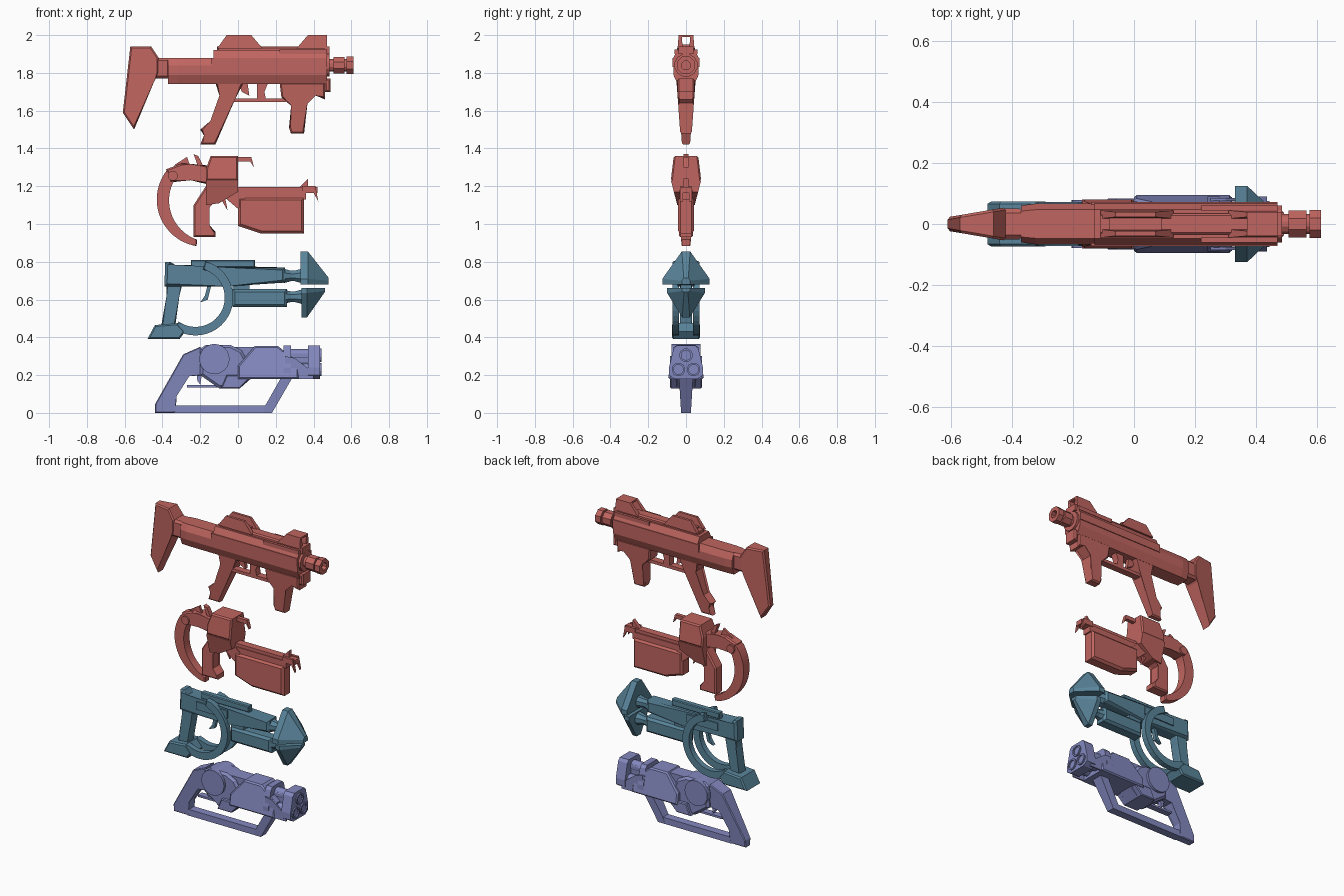
import bpy
import bmesh
from math import sin, cos, pi, radians

cube = bpy.data.objects.get("Cube")
if cube:
    bpy.data.objects.remove(cube, do_unlink=True)


def material(name, rgb):
    mat = bpy.data.materials.new(name)
    mat.use_nodes = True
    mat.diffuse_color = (*rgb, 1)
    shader = mat.node_tree.nodes["Principled BSDF"]
    shader.inputs["Base Color"].default_value = (*rgb, 1)
    return mat


red = material("brick_red", (.53, .13, .115))
teal = material("steel_teal", (.1, .23, .32))
violet = material("dusty_violet", (.23, .25, .52))

# Each kit holds a name prefix, a colour and the height its parts are measured from
smg = ("submachine_gun", red, 1.4)
launcher = ("bladed_launcher", red, .9)
arrow = ("arrowhead_rifle", teal, .4)
blaster = ("triple_barrel_blaster", violet, 0)
FINE, SOFT, WIDE = .005, .008, .014


def finish(kit, name, bm):
    prefix, mat, base = kit
    bmesh.ops.recalc_face_normals(bm, faces=bm.faces)
    mesh = bpy.data.meshes.new(f"{prefix}_{name}")
    bm.to_mesh(mesh)
    bm.free()
    mesh.materials.append(mat)
    obj = bpy.data.objects.new(mesh.name, mesh)
    obj.location.z = base
    bpy.context.collection.objects.link(obj)


def skin(bm, rings, closed=False):
    """Join rings of equal length with quads; return the end caps."""
    loops = [[bm.verts.new(p) for p in ring] for ring in rings]
    pairs = list(zip(loops, loops[1:]))
    if closed:
        pairs.append((loops[-1], loops[0]))
    for a, b in pairs:
        for i in range(len(a)):
            j = i - 1
            bm.faces.new((a[j], a[i], b[i], b[j]))
    return [] if closed else [bm.faces.new(loops[0]), bm.faces.new(loops[-1])]


def plate(kit, name, half, profile, y=0, chamfer=0):
    """Side profile given a half thickness, either fixed or a function of x and z."""
    width = half if callable(half) else lambda x, z: half
    bm = bmesh.new()
    caps = skin(bm, [[(x, y + s * width(x, z), z) for x, z in profile] for s in (-1, 1)])
    if chamfer:
        rim = list({edge for cap in caps for edge in cap.edges})
        bmesh.ops.bevel(bm, geom=rim, offset=chamfer, segments=1, affect='EDGES')
    finish(kit, name, bm)


def rise(start, slope):
    """Thickness that changes steadily with height."""
    return lambda x, z: start + slope * z


def rectangle(x0, x1, z0, z1):
    return [(x0, z0), (x1, z0), (x1, z1), (x0, z1)]


def box(kit, name, half, *bounds, chamfer=0):
    plate(kit, name, half, rectangle(*bounds), chamfer=chamfer)


def pair(kit, name, half, profile, y, chamfer=0):
    """The same plate mirrored on both sides."""
    plate(kit, f"right_{name}", half, profile, -y, chamfer)
    plate(kit, f"left_{name}", half, profile, y, chamfer)


def hull(kit, name, *stations):
    """Loft along x; each station is an x and a half section of y, z points."""
    bm = bmesh.new()
    skin(bm, [[(x, y, z) for y, z in half] + [(x, -y, z) for y, z in reversed(half)]
              for x, half in stations])
    finish(kit, name, bm)


def tube(kit, name, z, profile, y=0, sides=12, closed=False):
    """Turn a profile of x, radius points about a lengthwise axis."""
    angles = [2 * pi * (i + .5) / sides for i in range(sides)]
    bm = bmesh.new()
    skin(bm, [[(x, y + r * cos(a), z + r * sin(a)) for a in angles] for x, r in profile], closed)
    finish(kit, name, bm)


def pipe(kit, name, z, x0, x1, outer, inner, y=0, sides=12):
    tube(kit, name, z, [(x0, outer), (x1, outer), (x1, inner), (x0, inner)], y, sides, True)


def arc(x, z, radius, start=0, end=345, steps=23):
    turns = [radians(start + (end - start) * i / steps) for i in range(steps + 1)]
    return [(x + radius * cos(a), z + radius * sin(a)) for a in turns]


# Submachine gun: receiver shell and rails
belly, deck, nose = .34, .52, .47


def shell(fit, roof):
    return [(.045 * fit, belly), (.067 * fit, belly + .05), (.067 * fit, roof - .04), (.047 * fit, roof)]


hull(smg, "rear_receiver", (-.37, shell(.9, deck - .04)), (-.32, shell(1, deck - .04)),
     (-.12, shell(1, deck - .04)))
hull(smg, "main_receiver", (-.13, shell(1, deck)), (nose, shell(1, deck)))
pair(smg, "side_rail", FINE, rectangle(-.14, nose, .43, .48), .067)
box(smg, "top_rail", .035, -.11, nose, deck - .01, deck + .02, chamfer=SOFT)
pair(smg, "top_strip", SOFT, rectangle(.22, nose, .5, .525), .052)
box(smg, "front_cap", .045, nose - .01, nose + .02, .3, .37, chamfer=SOFT)
box(smg, "front_lip", .04, nose - .01, nose + .015, .5, .54)

# Sights with an open line through the middle
cheek = rise(.056, -.08)
pair(smg, "rear_sight", cheek, [(-.11, .53), (-.06, .6), (.07, .6), (.13, .53)], .031)
box(smg, "rear_sight_base", .03, -.08, .09, .53, .55)
pair(smg, "front_sight", cheek, [(.31, .53), (.37, .6), (nose, .6), (nose, .53)], .031)
box(smg, "front_sight_bridge", .03, .37, nose, .59, .6)

# Stock
box(smg, "stock_neck", .05, -.45, -.36, .37, .48, chamfer=WIDE)
plate(smg, "stock", lambda x, z: .126 + .17 * x,
      [(-.57, .54), (-.46, .54), (-.42, .48), (-.42, .4), (-.45, .36), (-.55, .1), (-.61, .19)],
      chamfer=SOFT)

# Grip, trigger group and foregrip
plate(smg, "grip", rise(.02, .07),
      [(-.12, .35), (.03, .35), (-.02, .27), (-.12, .02), (-.2, .02), (-.17, .07), (-.2, .1),
       (-.14, .14), (-.09, .28)], chamfer=SOFT)
box(smg, "trigger_guard", .022, -.03, .28, .245, .265)
plate(smg, "trigger", .012, [(0, .35), (.05, .35), (.06, .28), (.02, .3)])
plate(smg, "magazine_catch", .022, [(.1, .35), (.16, .35), (.14, .3), (.15, .25), (.1, .25)])
plate(smg, "foregrip", rise(.025, .07),
      [(.22, .35), (.46, .35), (.46, .26), (.41, .29), (.36, .24), (.35, .08), (.28, .08),
       (.27, .11), (.29, .23), (.23, .27)], chamfer=SOFT)

# Muzzle
bore = .44
pipe(smg, "muzzle_collar", bore, nose, nose + .015, .062, .03)
pipe(smg, "muzzle_neck", bore, nose, .58, .034, .022)
pipe(smg, "muzzle_ring", bore, .505, .565, .047, .03, sides=8)
pipe(smg, "muzzle_tip", bore, .575, .612, .05, .025, sides=8)
tube(smg, "bore_plug", bore, [(nose, .025), (.585, .025)])

# Bladed launcher: body and grip
back, waist = -.17, .33
plate(launcher, "upper_body", rise(.12, -.12),
      [(back, waist), (0, waist), (0, .46), (-.145, .46), (back, .39)], chamfer=SOFT)
plate(launcher, "lower_body", rise(-.006, .26),
      [(back, waist), (0, waist), (0, .27), (-.1, .21), (back, .2)])
plate(launcher, "grip", .037,
      [(back, .3), (-.06, .27), (-.12, .22), (-.16, .19), (-.16, .09), (-.12, .06), (-.12, .03),
       (-.235, .03), (-.235, .2)], chamfer=SOFT)
plate(launcher, "top_hook", .012, [(0, .455), (.07, .455), (.085, .4), (.065, .43), (0, .43)])
plate(launcher, "trigger", SOFT, [(-.1, .25), (-.055, .17), (-.07, .25)])

# Barrel rail, magazine and front sight
box(launcher, "rail", .024, -.03, .42, .265, .295)
box(launcher, "rail_core", .03, -.03, .36, .23, .275)
plate(launcher, "magazine", .042, [(0, .24), (.35, .24), (.35, .05), (.12, .05), (0, .09)],
      chamfer=WIDE)
plate(launcher, "magazine_link", .035, [(-.07, .24), (0, .18), (.04, .24), (0, .28)])
plate(launcher, "front_sight", .012, [(.32, .29), (.37, .34), (.37, .29)])
pair(launcher, "front_claw", SOFT, [(.34, .3), (.41, .3), (.425, .22), (.4, .265), (.34, .265)], .025)

# Curved rear blade with its arm
plate(launcher, "arm", .035,
      [(-.38, .39), (-.3, .42), (-.25, .41), (-.16, .41), (-.16, .31), (-.25, .34), (-.36, .32)],
      chamfer=SOFT)
plate(launcher, "blade", rise(.025, .02),
      arc(-.18, .23, .25, 140, 261) + arc(-.145, .225, .22, 251, 148), chamfer=FINE)
plate(launcher, "blade_pivot", .045, arc(-.345, .355, .026))
plate(launcher, "spur", SOFT, [(-.34, .41), (-.27, .455), (-.25, .4)])
plate(launcher, "hammer", WIDE, [(-.235, .47), (-.21, .46), (-.18, .4), (-.21, .4)])

# Arrowhead rifle: receiver and barrels
plate(arrow, "receiver", .046,
      [(-.385, .4), (-.36, .4), (-.34, .37), (.25, .37), (.25, .29), (-.05, .27), (-.39, .27)],
      chamfer=WIDE)
box(arrow, "top_rail", .02, -.25, .09, .37, .41, chamfer=FINE)
pair(arrow, "side_panel", FINE, rectangle(-.26, -.04, .31, .36), .048)
box(arrow, "lower_barrel", .042, -.03, .26, .16, .255, chamfer=WIDE)
box(arrow, "barrel_bridge", .03, -.03, .06, .22, .3)
for label, z in (("upper", .325), ("lower", .215)):
    tube(arrow, f"{label}_neck", z, [(.24, .042), (.28, .03), (.3, .03), (.34, .042)], sides=8)

# Split arrowhead
wing = [(.125, .28), (.125, .31), (.022, .455)]
keel = [(.02, .105), (.1, .235), (.1, .26)]
hull(arrow, "upper_head", (.33, wing), (.37, wing), (.48, [(.022, .28), (.022, .3), (.012, .315)]))
hull(arrow, "lower_head", (.335, keel), (.365, keel), (.46, [(.01, .24), (.02, .245), (.02, .26)]))

# Grip, base, trigger and twin guard rings
plate(arrow, "grip", .032,
      [(-.38, .3), (-.29, .3), (-.31, .22), (-.335, .04), (-.41, .04), (-.37, .22)], chamfer=SOFT)
plate(arrow, "grip_base", .074,
      [(-.48, -.01), (-.44, .065), (-.32, .075), (-.28, .03), (-.31, -.01)], chamfer=SOFT)
plate(arrow, "trigger", .012, [(-.16, .28), (-.14, .28), (-.16, .2), (-.2, .185), (-.175, .22)])
pair(arrow, "guard_ring", .018,
     arc(-.225, .21, .2, -125, 75) + arc(-.225, .21, .155, 75, -125), .054, FINE)

# Triple barrel blaster: open frame
frame = rise(.026, .06)
plate(blaster, "rear_post", frame,
      [(-.44, 0), (-.44, .045), (-.29, .31), (-.2, .35), (-.16, .2), (-.26, .2), (-.33, .09),
       (-.33, 0)], chamfer=FINE)
box(blaster, "bottom_bar", .026, -.34, .165, 0, .04)
plate(blaster, "front_post", frame, [(.13, 0), (.18, 0), (.29, .19), (.23, .19), (.145, .04)])
box(blaster, "trigger_guard", .02, -.27, -.1, .135, .148)
plate(blaster, "trigger", .012, [(-.22, .21), (-.19, .21), (-.2, .15), (-.215, .17)])

# Central body with side discs
plate(blaster, "body", .062,
      [(-.2, .34), (-.17, .36), (-.04, .36), (.02, .33), (.09, .2), (.01, .13), (-.1, .13), (-.2, .2)],
      chamfer=WIDE)
plate(blaster, "side_disc", .078, arc(-.125, .285, .08))
plate(blaster, "lower_shell", .084, [(-.06, .2), (.08, .2), (.01, .13), (-.09, .13)], chamfer=FINE)

# Front shroud, collars and barrels
plate(blaster, "shroud", rise(.128, -.18),
      [(0, .18), (.32, .18), (.32, .27), (.21, .355), (.09, .355), (0, .25)], chamfer=SOFT)
plate(blaster, "top_fin", .045, [(-.03, .35), (.1, .35), (.05, .28), (0, .28)])
pair(blaster, "shroud_fork", FINE, [(.25, .18), (.4, .18), (.4, .215), (.3, .29), (.25, .3)], .08)
box(blaster, "barrel_core", .03, .28, .41, .21, .32)
rim = [(.06, .18), (.09, .2), (.09, .24), (.066, .34), (.05, .357)]
hull(blaster, "rear_collar", (.24, rim), (.28, rim))
hull(blaster, "muzzle_block", (.37, rim), (.435, rim))
for label, y, z in (("top", 0, .305), ("right", -.04, .23), ("left", .04, .23)):
    tube(blaster, f"{label}_barrel", z, [(.26, .034), (.42, .034)], y)
    pipe(blaster, f"{label}_muzzle", z, .42, .443, .036, .026, y)
